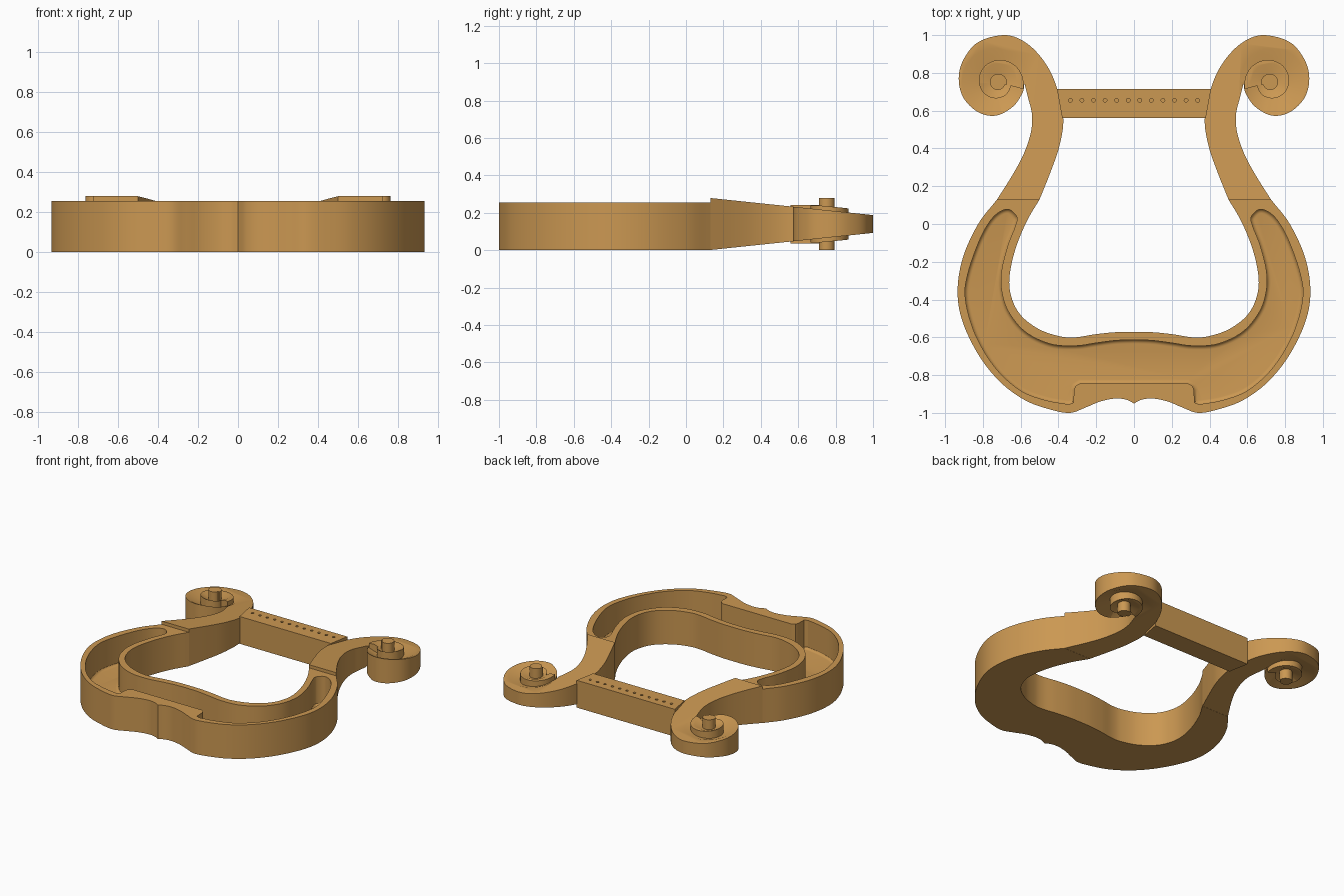
import bpy, bmesh, math
from mathutils import Vector

if "Cube" in bpy.data.objects:
    bpy.data.objects.remove(bpy.data.objects["Cube"])

wood = bpy.data.materials.new("warm_wood")
wood.diffuse_color = (0.60, 0.315, 0.085, 1)
wood.use_nodes = True
wood.node_tree.nodes["Principled BSDF"].inputs["Base Color"].default_value = wood.diffuse_color


def spline(pts, n=6):
    """Catmull-Rom curve through 2D points."""
    p = [Vector(q) for q in pts]
    p = [2 * p[0] - p[1]] + p + [2 * p[-1] - p[-2]]
    out = []
    for i in range(1, len(p) - 2):
        a, b, c, d = p[i - 1:i + 3]
        for k in range(n):
            t = k / n
            out.append(0.5 * (2 * b + (c - a) * t + (2 * a - 5 * b + 4 * c - d) * t * t
                              + (3 * b - a - 3 * c + d) * t ** 3))
    return out + [p[-2]]


def mirrored(pts):
    return [(-x, y) for x, y in reversed(pts)]


def add_prism(bm, outline, z0, z1, fillet=0, top=True, hollow=False):
    """Closed outline extruded from z0 to z1; hollow turns it into a recess with a rounded floor."""
    loop = []
    for q in outline:
        q = Vector((q[0], q[1]))
        if not loop or ((q - loop[-1]).length > 1e-4 and (q - loop[0]).length > 1e-4):
            loop.append(q)
    n = len(loop)
    if sum(loop[i - 1].cross(loop[i]) for i in range(n)) < 0:
        loop.reverse()
    old = set(bm.faces)
    low = [bm.verts.new((x, y, z0 + fillet)) for x, y in loop]
    high = [bm.verts.new((x, y, z1)) for x, y in loop]
    base = bm.faces.new(low[::-1])
    if top:
        bm.faces.new(high)
    for i in range(n):
        bm.faces.new((low[i - 1], low[i], high[i], high[i - 1]))
    if fillet:
        steps, prev = 4, 0
        for k in range(1, steps + 1):
            a = math.pi / 2 * k / steps
            inset = fillet * (1 - math.cos(a))
            bmesh.ops.inset_region(bm, faces=[base], thickness=inset - prev, use_even_offset=True)
            prev = inset
            for v in base.verts:
                v.co.z = z0 + fillet * (1 - math.sin(a))
    if hollow:
        bmesh.ops.reverse_faces(bm, faces=[f for f in bm.faces if f not in old])


def prism(name, outline, z0, z1):
    bm = bmesh.new()
    add_prism(bm, outline, z0, z1)
    return to_object(name, bm)


def to_object(name, bm):
    me = bpy.data.meshes.new(name)
    bm.to_mesh(me)
    bm.free()
    me.materials.append(wood)
    ob = bpy.data.objects.new(name, me)
    bpy.context.collection.objects.link(ob)
    return ob


def activate(ob):
    bpy.ops.object.select_all(action='DESELECT')
    ob.select_set(True)
    bpy.context.view_layer.objects.active = ob


def cut(ob, cutter):
    activate(ob)
    m = ob.modifiers.new("cut", 'BOOLEAN')
    m.operation, m.solver, m.object = 'DIFFERENCE', 'EXACT', cutter
    bpy.ops.object.modifier_apply(modifier=m.name)
    bpy.data.objects.remove(cutter)


def finish(ob, mirror=False):
    activate(ob)
    if mirror:
        m = ob.modifiers.new("mirror", 'MIRROR')
        m.use_mirror_merge = False
        bpy.ops.object.modifier_apply(modifier=m.name)
    bpy.ops.object.shade_smooth_by_angle(angle=math.radians(30))


def cone(name, r1, r2, z0, z1, x, y, segs):
    bm = bmesh.new()
    bmesh.ops.create_cone(bm, cap_ends=True, segments=segs, radius1=r1, radius2=r2, depth=z1 - z0)
    bmesh.ops.translate(bm, verts=bm.verts, vec=(x, y, (z0 + z1) / 2))
    return to_object(name, bm)


def dish(ob, small, large, z0, z1, x, y):
    """Cut a shallow conical hollow into the top and the underside."""
    cut(ob, cone("dish_cutter", small, large, z0, z1, x, y, 64))
    cut(ob, cone("dish_cutter", large, small, -z1, -z0, x, y, 64))


MID = 0.14


def half_height(y):
    return 0.14 - 0.105 * (y - 0.12)


# Body: U-shaped bowl with a recess that has a rounded floor edge
outer = spline([(0.725, 0.13), (0.825, 0), (0.905, -0.175), (0.934, -0.35), (0.91, -0.51),
                (0.825, -0.69), (0.71, -0.835), (0.577, -0.933), (0.444, -0.982), (0.34, -1.0),
                (0.26, -0.973), (0.18, -0.94), (0.1, -0.924), (0.042, -0.93), (0, -0.95)])
inner_half = [(0.5, 0.13), (0.57, 0.01), (0.63, -0.14), (0.66, -0.29), (0.645, -0.4),
              (0.593, -0.49), (0.497, -0.56), (0.39, -0.595), (0.31, -0.6), (0.206, -0.584),
              (0.1, -0.573), (0, -0.571)]
inner = spline(inner_half + mirrored(inner_half)[1:])
inner = [(-x, y) for x, y in inner]
pocket = spline([(0, -0.613), (0.1, -0.617), (0.206, -0.631), (0.31, -0.645), (0.444, -0.635),
                 (0.577, -0.57), (0.667, -0.46), (0.702, -0.345), (0.70, -0.24), (0.667, -0.11),
                 (0.628, -0.01), (0.622, 0.04), (0.672, 0.078), (0.746, 0.035), (0.815, -0.08),
                 (0.88, -0.265), (0.892, -0.4), (0.84, -0.585), (0.735, -0.76), (0.603, -0.88),
                 (0.47, -0.932), (0.345, -0.955)])
pocket += [(0.32, -0.945), (0.318, -0.88), (0.31, -0.858), (0.285, -0.843)]
bm = bmesh.new()
add_prism(bm, outer + mirrored(outer) + inner, 0, 0.255, top=False)
add_prism(bm, pocket + mirrored(pocket), 0.04, 0.255, 0.022, top=False, hollow=True)
rim = bmesh.ops.triangle_fill(bm, edges=[e for e in bm.edges if e.is_boundary],
                              use_beauty=True, normal=(0, 0, 1))
for f in rim["geom"]:
    if isinstance(f, bmesh.types.BMFace):
        f.normal_update()
        if f.normal.z < 0:
            f.normal_flip()
finish(to_object("body", bm))

# Arms with scroll heads, built at unit height and then tapered
arm_outline = spline([(0.5, 0.13), (0.44, 0.28), (0.393, 0.42), (0.375, 0.57), (0.42, 0.755),
                      (0.49, 0.88), (0.585, 0.968), (0.69, 1.0), (0.825, 0.963), (0.903, 0.87),
                      (0.928, 0.77), (0.903, 0.668), (0.825, 0.592), (0.73, 0.574),
                      (0.64, 0.622), (0.59, 0.695), (0.58, 0.745)])
arm_outline += spline([(0.58, 0.745), (0.56, 0.665), (0.54, 0.58), (0.545, 0.49), (0.58, 0.38),
                       (0.64, 0.265), (0.725, 0.13)])
arms = prism("scroll_arms", arm_outline, -1, 1)
dish(arms, 0.08, 0.2225, 0.4, 1.3, 0.735, 0.755)
for v in arms.data.vertices:
    v.co.z = MID + v.co.z * half_height(v.co.y)
finish(arms, True)


# Scroll eyes: raised spiral step and centre post
def spiral(name, r0, r1, height, hollow=False):
    pts = []
    for k in range(49):
        a = math.radians(195 - 360 * k / 48)
        r = r0 + (r1 - r0) * k / 48
        pts.append((0.72 + r * math.cos(a), 0.75 + r * math.sin(a)))
    ob = prism(name, pts, -1, 1)
    if hollow:
        dish(ob, 0.04, 0.13, 0.7, 1.15, 0.72, 0.75)
    for v in ob.data.vertices:
        v.co.z = MID + v.co.z * height(v.co.y)
    finish(ob, True)


spiral("scroll_steps", 0.138, 0.07, lambda y: half_height(y) + 0.022, True)
spiral("scroll_posts", 0.048, 0.038, lambda y: 0.14)

# Crossbar with a row of string holes
bar = prism("crossbar", [(-0.38, 0.56), (0.38, 0.56), (0.408, 0.715), (-0.408, 0.715)], 0.037, 0.242)
for i in range(12):
    cut(bar, cone("hole_cutter", 0.01, 0.01, 0.16, 0.3, -0.337 + i * 0.674 / 11, 0.655, 16))
finish(bar)
